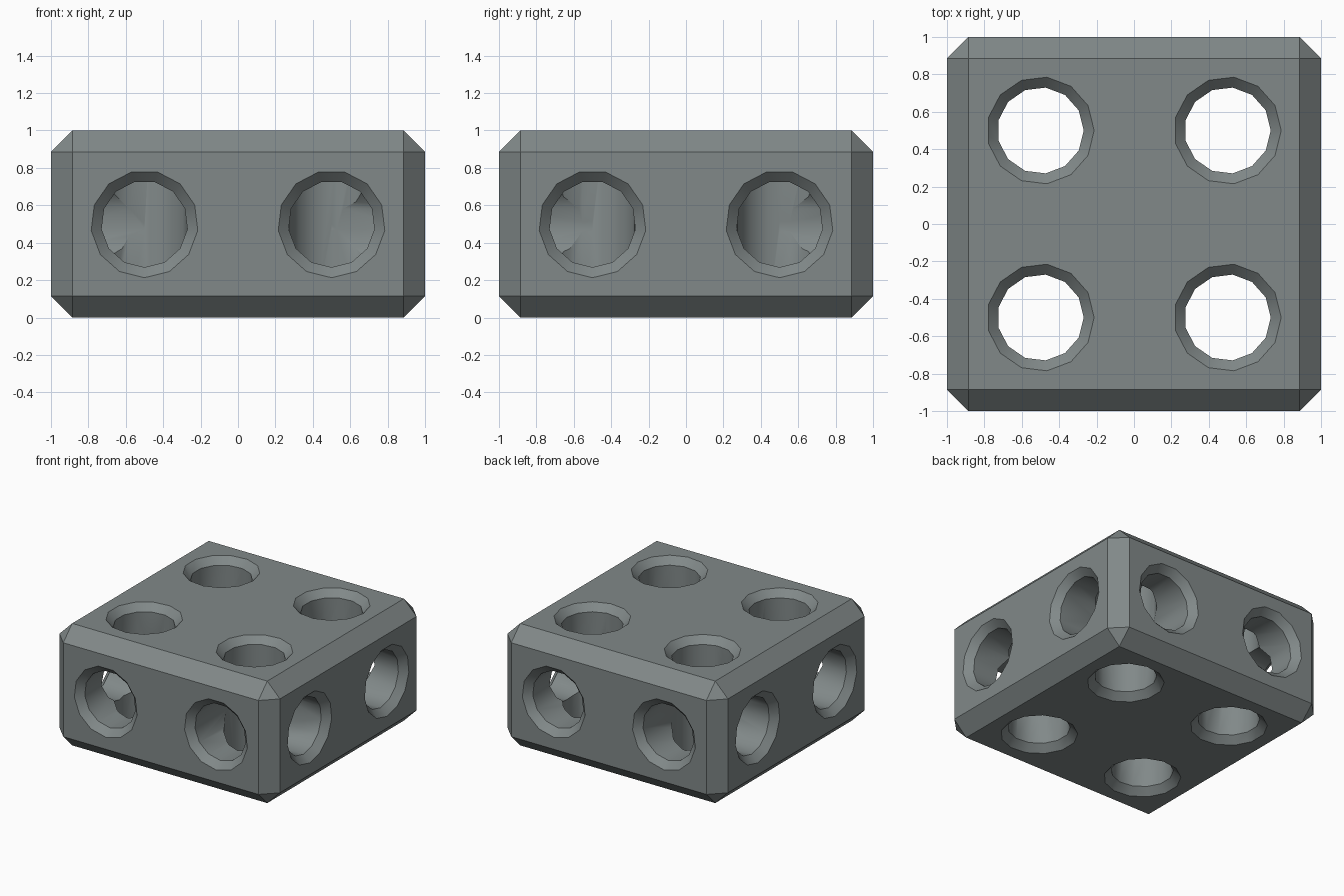
import bpy, bmesh, math
from mathutils import Matrix, Vector

if "Cube" in bpy.data.objects:
    bpy.data.objects.remove(bpy.data.objects["Cube"])

SIDES = 13
BORE, RIM = 0.231, 0.287          # hole radius and countersunk mouth radius
SINK = RIM - BORE                 # 45 degree countersink depth
OVER = 0.05                       # how far cutters stick out of the block


def new_object(name, bm):
    bmesh.ops.recalc_face_normals(bm, faces=bm.faces)
    mesh = bpy.data.meshes.new(name)
    bm.to_mesh(mesh)
    bm.free()
    obj = bpy.data.objects.new(name, mesh)
    bpy.context.collection.objects.link(obj)
    return obj


def hole_cutter(rings, matrix):
    """Stack of polygon rings (height, radius), first corner on local +x."""
    bm = bmesh.new()
    loops = []
    for h, r in rings:
        loops.append([bm.verts.new((r * math.cos(i * math.tau / SIDES),
                                    r * math.sin(i * math.tau / SIDES), h))
                      for i in range(SIDES)])
    for a, b in zip(loops, loops[1:]):
        for i in range(SIDES):
            j = (i + 1) % SIDES
            bm.faces.new((a[i], a[j], b[j], b[i]))
    bm.faces.new(loops[0])
    bm.faces.new(loops[-1])
    bm.transform(matrix)
    obj = new_object("hole_cutter", bm)
    obj.hide_render = True
    return obj


# Chamfered block
bm = bmesh.new()
bmesh.ops.create_cube(bm, size=1)
bm.transform(Matrix.Translation((0, 0, 0.5)) @ Matrix.Diagonal((2, 2, 1, 1)))
bmesh.ops.bevel(bm, geom=bm.edges[:], offset=0.115, offset_type='OFFSET',
                segments=1, affect='EDGES')
block = new_object("drilled_block", bm)

# Vertical through holes and side holes that stop at the vertical bores
through = [(-OVER, RIM + OVER), (SINK, BORE), (1 - SINK, BORE), (1 + OVER, RIM + OVER)]
blind = [(0.0, BORE), (0.5 - SINK, BORE), (0.5 + OVER, RIM + OVER)]
cutters = []
for sx in (-1, 1):
    for sy in (-1, 1):
        cutters.append(hole_cutter(through, Matrix.Translation((sx * 0.5, sy * 0.5, 0))))
        for out in (Vector((sx, 0, 0)), Vector((0, sy, 0))):
            down = Vector((0, 0, -1))
            turn = Matrix((down, out.cross(down), out)).transposed().to_4x4()
            place = Matrix.Translation((sx * 0.5, sy * 0.5, 0.5))
            cutters.append(hole_cutter(blind, place @ turn))

for cutter in cutters:
    mod = block.modifiers.new("hole", 'BOOLEAN')
    mod.operation = 'DIFFERENCE'
    mod.solver = 'EXACT'
    mod.object = cutter

# Apply the cuts and remove the cutters
graph = bpy.context.evaluated_depsgraph_get()
cut_mesh = bpy.data.meshes.new_from_object(block.evaluated_get(graph))
block.modifiers.clear()
block.data = cut_mesh
for cutter in cutters:
    bpy.data.objects.remove(cutter)

# Single grey colour
grey = bpy.data.materials.new("slate_grey")
grey.diffuse_color = (0.22, 0.25, 0.25, 1)
grey.use_nodes = True
grey.node_tree.nodes["Principled BSDF"].inputs["Base Color"].default_value = grey.diffuse_color
block.data.materials.clear()
block.data.materials.append(grey)

bpy.context.view_layer.objects.active = block
block.select_set(True)
bpy.ops.object.shade_smooth_by_angle(angle=math.radians(30))
